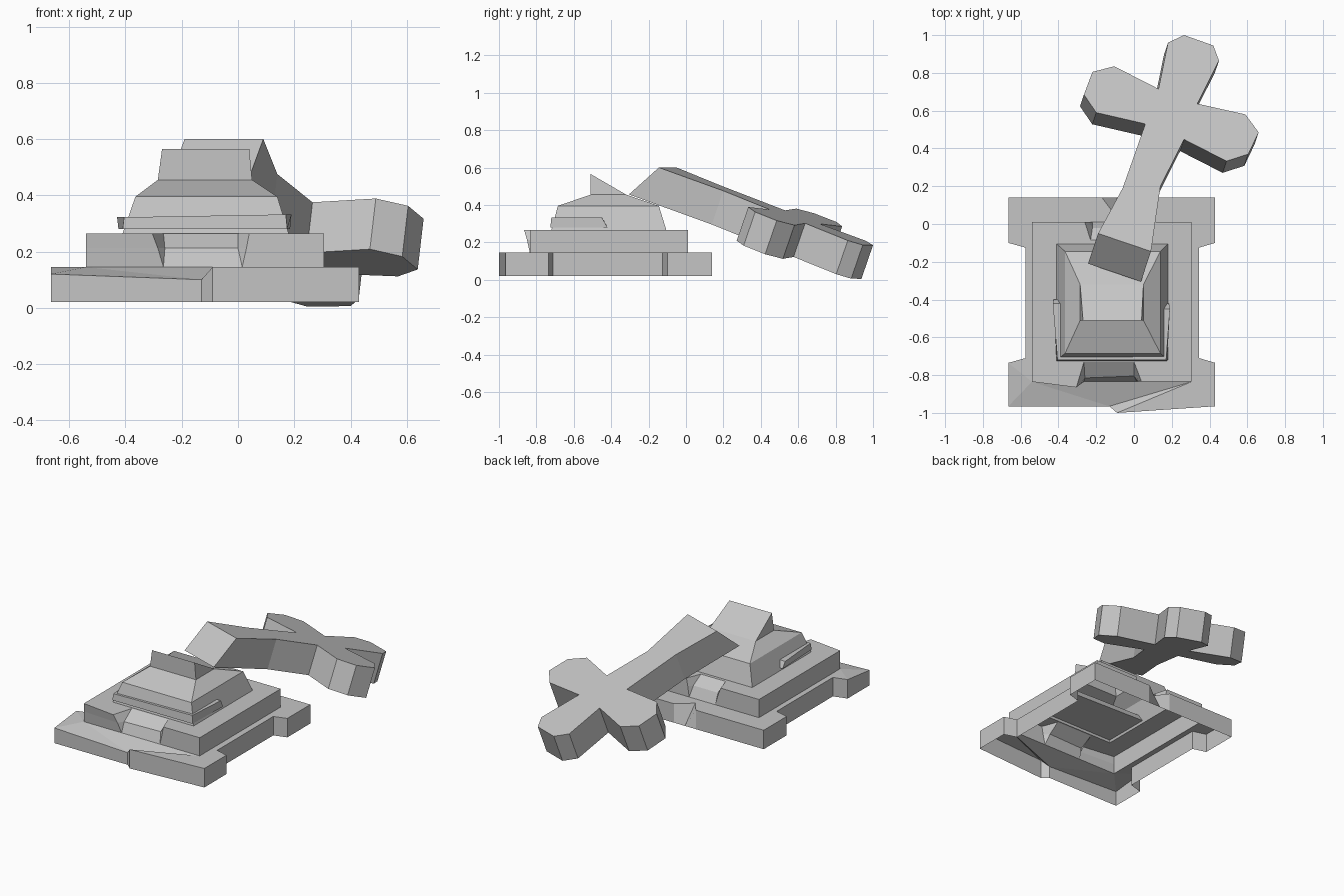
import bpy, bmesh
from mathutils import Vector

cube = bpy.data.objects.get("Cube")
if cube:
    bpy.data.objects.remove(cube, do_unlink=True)

stone = bpy.data.materials.new("grey_stone")
stone.use_nodes = True
grey = (0.56, 0.56, 0.56, 1)
stone.diffuse_color = grey
stone.node_tree.nodes["Principled BSDF"].inputs["Base Color"].default_value = grey


def rect(x0, x1, y0, y1, z):
    return [(x0, y0, z), (x1, y0, z), (x1, y1, z), (x0, y1, z)]


def level(points, z):
    return [(x, y, z) for x, y in points]


def loft(name, loops, hole=None, cap_top=False, cap_bottom=False):
    """Skin matching loops; a hole turns the top into a flat ring."""
    bm = bmesh.new()
    cache = {}

    def vert(p):
        key = tuple(round(c, 4) for c in p)
        if key not in cache:
            cache[key] = bm.verts.new(key)
        return cache[key]

    def face(points):
        vs = list(dict.fromkeys(vert(p) for p in points))
        if len(vs) > 2:
            bm.faces.new(vs)

    def ring_edges(loop):
        found = []
        for a, b in zip(loop, loop[1:] + loop[:1]):
            u, v = vert(a), vert(b)
            if u != v:
                found.append(bm.edges.get((u, v)) or bm.edges.new((u, v)))
        return found

    for low, high in zip(loops, loops[1:]):
        n = len(low)
        for i in range(n):
            j = (i + 1) % n
            face([low[i], low[j], high[j], high[i]])
    if hole:
        bmesh.ops.triangle_fill(bm, use_beauty=True, normal=(0, 0, 1),
                                edges=ring_edges(loops[-1]) + ring_edges(hole))
    if cap_top:
        face(loops[-1])
    if cap_bottom:
        face(loops[0][::-1])
    bmesh.ops.recalc_face_normals(bm, faces=bm.faces[:])
    mesh = bpy.data.meshes.new(name)
    bm.to_mesh(mesh)
    bm.free()
    mesh.materials.append(stone)
    obj = bpy.data.objects.new(name, mesh)
    bpy.context.collection.objects.link(obj)
    return obj


# Plinth: open shell with notched sides, a cracked front and a chipped back
right_side = [(0.43, -0.965), (0.43, -0.735), (0.345, -0.71), (0.345, -0.125), (0.43, -0.1), (0.43, 0.14)]
left_side = [(-0.665, 0.14), (-0.665, -0.1), (-0.575, -0.125), (-0.575, -0.71), (-0.665, -0.735)]
front_low = [(-0.665, -0.965), (-0.13, -0.965), (-0.09, -1.0)]
back_low = [(-0.01, 0.14), (-0.09, 0.14), (-0.17, 0.14)]
back_top = [(-0.01, 0.14), (-0.11, 0.06), (-0.17, 0.14)]
plinth_bottom = level(front_low + right_side + back_low + left_side, 0.02)
plinth_top = level(front_low + right_side + back_top + left_side, 0.145)
plinth_top[0] = (-0.665, -0.965, 0.12)
plinth_top[1] = (-0.13, -0.965, 0.1)
loft("plinth", [plinth_bottom, plinth_top], hole=rect(-0.54, 0.305, -0.835, 0.01, 0.145))

# Step: second tier with a bite out of the front and back edges
step_bottom = [(-0.54, -0.835), (-0.265, -0.835), (-0.265, -0.835), (0.015, -0.835), (0.015, -0.835),
               (0.305, -0.835), (0.305, 0.01), (-0.03, 0.01), (-0.03, 0.01), (-0.22, 0.01),
               (-0.22, 0.01), (-0.54, 0.01)]
step_middle = [(-0.54, -0.835), (-0.285, -0.85), (-0.26, -0.815), (0.0, -0.805), (0.03, -0.835),
               (0.305, -0.835), (0.305, 0.01), (-0.02, 0.01), (-0.04, -0.02), (-0.22, -0.02),
               (-0.24, 0.01), (-0.54, 0.01)]
step_top = [(-0.54, -0.835), (-0.305, -0.865), (-0.265, -0.73), (0.0, -0.73), (0.04, -0.835),
            (0.305, -0.835), (0.305, 0.01), (-0.01, 0.01), (-0.05, -0.085), (-0.23, -0.085),
            (-0.26, 0.01), (-0.54, 0.01)]
loft("step", [level(step_bottom, 0.145), level(step_middle, 0.212), level(step_top, 0.265)],
     hole=rect(-0.41, 0.18, -0.72, -0.105, 0.265))

# Pedestal: tapered block ending in a slanted broken stump
shoulder = rect(-0.285, 0.05, -0.51, -0.32, 0.455)
stump = [(-0.27, -0.51, 0.565), (0.04, -0.51, 0.565)] + shoulder[2:]
loft("pedestal", [rect(-0.41, 0.18, -0.72, -0.105, 0.265),
                  rect(-0.365, 0.14, -0.685, -0.145, 0.395),
                  shoulder, stump], cap_top=True)

# Cracked ledge wrapping the front of the pedestal
ledge_low = [(-0.41, -0.725), (0.175, -0.725), (0.185, -0.42), (-0.425, -0.4)]
ledge_high = [(-0.405, -0.72), (0.17, -0.72), (0.19, -0.45), (-0.43, -0.42)]
ledge_top = level(ledge_high, 0.332)
ledge_top[0] = (-0.405, -0.72, 0.322)
ledge_top[3] = (-0.43, -0.42, 0.322)
loft("cracked_ledge", [level(ledge_low, 0.28), ledge_top], cap_top=True, cap_bottom=True)

# Fallen cross: one outline laid on a tilted plane and given thickness
outline = [(-0.19, -0.05), (0.09, -0.145), (0.14, 0.2), (0.265, 0.448), (0.49, 0.333),
           (0.605, 0.37), (0.66, 0.485), (0.59, 0.58), (0.335, 0.637), (0.45, 0.865),
           (0.42, 0.945), (0.265, 1.0), (0.18, 0.96), (0.13, 0.715), (-0.105, 0.835),
           (-0.22, 0.805), (-0.265, 0.685), (-0.2, 0.59), (0.06, 0.53), (-0.06, 0.19)]
downhill = Vector((0.32, 0.947))
start = Vector(outline[1])
cross_top = [(x, y, 0.6 - 0.364 * (Vector((x, y)) - start).dot(downhill)) for x, y in outline]
drop = Vector((-0.021, -0.062, -0.18))
cross_bottom = [tuple(Vector(p) + drop) for p in cross_top]
# the snapped end runs on further underneath
for i in range(2):
    cross_bottom[i] = tuple(Vector(cross_bottom[i]) + Vector((-0.032, -0.098, 0.036)))
loft("fallen_cross", [cross_bottom, cross_top], cap_top=True, cap_bottom=True)
